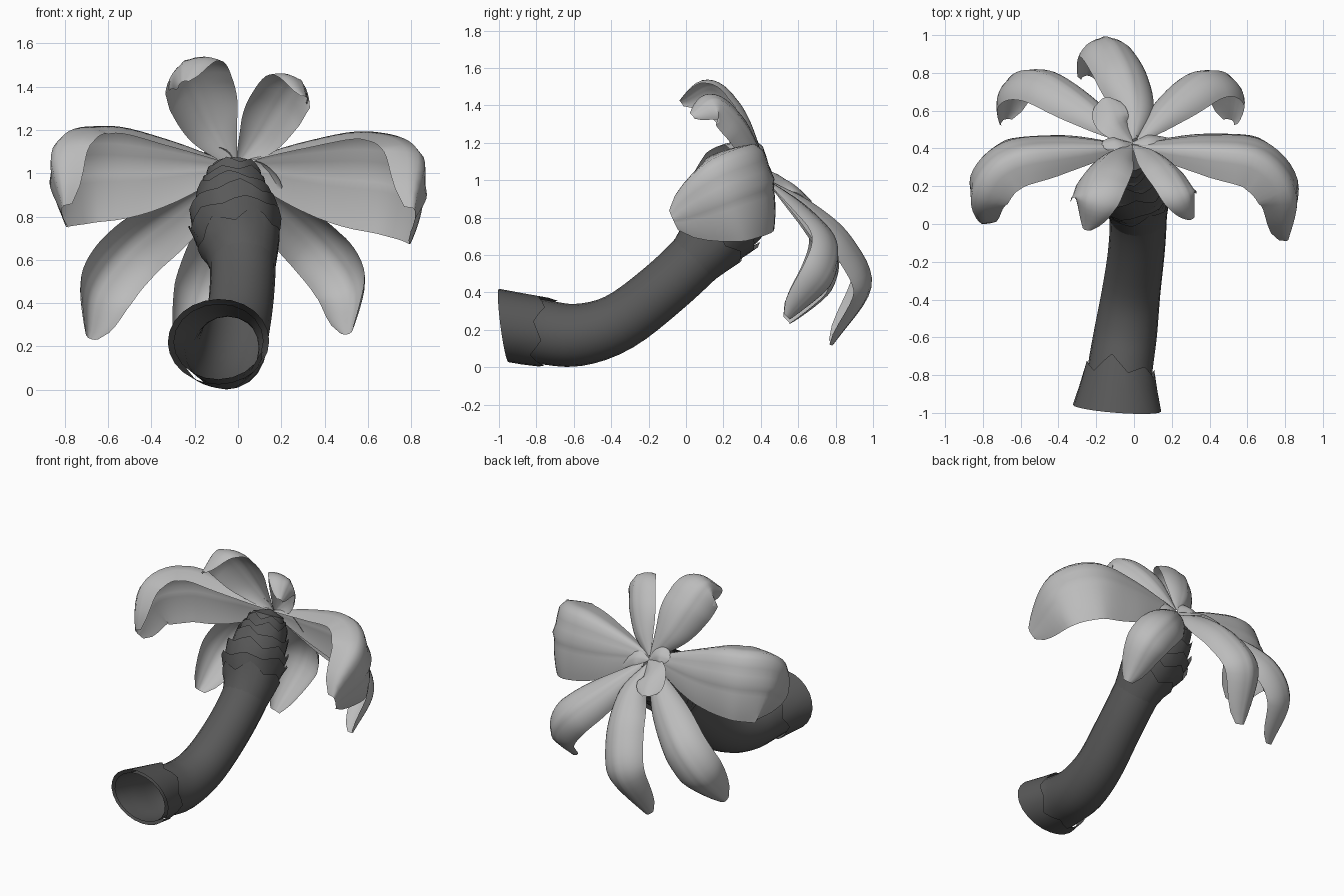
import bpy, bmesh, math, random
from mathutils import Vector

if "Cube" in bpy.data.objects:
    bpy.data.objects.remove(bpy.data.objects["Cube"])

random.seed(4)


def material(name, v):
    m = bpy.data.materials.new(name)
    m.diffuse_color = (v, v, v, 1)
    m.use_nodes = True
    m.node_tree.nodes["Principled BSDF"].inputs["Base Color"].default_value = m.diffuse_color
    return m


LEAF = material("light grey leaf", 0.5)
BARK = material("dark grey bark", 0.1)


def spline(pts, t):
    """Catmull-Rom value at t in 0..1 for points of any dimension."""
    n = len(pts) - 1
    i = min(int(t * n), n - 1)
    f = t * n - i
    b, c = Vector(pts[i]), Vector(pts[i + 1])
    a = Vector(pts[i - 1]) if i else 2 * b - c
    d = Vector(pts[i + 2]) if i + 2 <= n else 2 * c - b
    return b + 0.5 * f * (c - a + f * (2 * a - 5 * b + 4 * c - d + f * (3 * (b - c) + d - a)))


def grid_object(name, rows, mat, closed=False, angle=40):
    """Skin rows of points into a smooth sheet or tube."""
    bm = bmesh.new()
    vs = [[bm.verts.new(p) for p in row] for row in rows]
    n = len(rows[0])
    for r0, r1 in zip(vs, vs[1:]):
        for j in range(n if closed else n - 1):
            k = (j + 1) % n
            bm.faces.new((r0[j], r0[k], r1[k], r1[j]))
    mesh = bpy.data.meshes.new(name)
    bm.to_mesh(mesh)
    bm.free()
    mesh.materials.append(mat)
    ob = bpy.data.objects.new(name, mesh)
    bpy.context.collection.objects.link(ob)
    bpy.context.view_layer.objects.active = ob
    ob.select_set(True)
    bpy.ops.object.shade_smooth_by_angle(angle=math.radians(angle))
    ob.select_set(False)
    return ob


# Trunk: centre line (x, y, z) with radius
TRUNK = [(-0.09, -0.975, 0.223, 0.177), (-0.075, -0.78, 0.19, 0.172), (-0.045, -0.58, 0.172, 0.167),
         (-0.015, -0.36, 0.24, 0.155), (0.015, -0.12, 0.42, 0.15), (0.02, 0.08, 0.61, 0.155),
         (-0.015, 0.21, 0.77, 0.185), (-0.02, 0.31, 0.91, 0.15), (-0.02, 0.37, 1.03, 0.10)]
SIDES = 20


def trunk_point(t, angle, extra=0.0):
    c = spline(TRUNK, t)
    d = (spline(TRUNK, min(t + 0.01, 1)) - spline(TRUNK, max(t - 0.01, 0))).to_3d().normalized()
    side = Vector((1, 0, 0))
    side = (side - d * side.dot(d)).normalized()
    up = side.cross(d)
    r = c[3] + extra
    base = max(0.0, 1 - t / 0.12)                 # oval, slanted foot
    p = side * math.cos(angle) * (1 + 0.18 * base) + up * math.sin(angle)
    p = c.to_3d() + r * p
    p.y -= 0.3 * base * (p.z - c[2])
    return p


def ring(t, extra=0.0):
    return [trunk_point(t, math.tau * j / SIDES, extra) for j in range(SIDES)]


grid_object("trunk", [ring(i / 32) for i in range(33)], BARK, True)
tip = spline(TRUNK, 1).to_3d() + Vector((0, 0.02, 0.03))
grid_object("trunk_top", [ring(1), [tip + (p - tip) * 0.05 for p in ring(1)]], BARK, True)


# Bark collars: flared sleeves with a ragged upper hem
def collar(name, t0, t1, flare0, flare1, jag, teeth):
    n = teeth * 4
    tall = [random.uniform(0.2, 1.0) * jag for _ in range(teeth)]
    turn = random.uniform(0, 6)
    rows = []
    for s in (0, 0.5, 1):
        row = []
        for j in range(n):
            peak = 1 - abs((j % 4) - 2) / 2
            t = t0 + (t1 - t0 + tall[j // 4] * peak) * s
            row.append(trunk_point(min(t, 1), math.tau * j / n + turn, flare0 + (flare1 - flare0) * s))
        rows.append(row)
    grid_object(name, rows, BARK, True, 30)


collar("base_cuff", 0.0, 0.11, 0.022, 0.014, 0.10, 6)
for i, (a, b, f) in enumerate([(0.60, 0.67, 0.022), (0.66, 0.73, 0.032), (0.72, 0.79, 0.03),
                               (0.79, 0.86, 0.022), (0.86, 0.92, 0.018), (0.92, 0.97, 0.015)]):
    collar(f"bark_collar_{i + 1}", a, b, 0.0, f, 0.05, 6)

# Leaves: curved blades swept along a drooping spine
CENTRE = (-0.02, 0.0, 0.75)
BROAD = [0.10, 0.62, 0.92, 1.0, 1.0, 0.95, 0.85]
TAPERED = [0.10, 0.62, 0.95, 1.05, 1.0, 0.86, 0.65]


def leaf(name, pts, half, bend=0.9, centre=CENTRE, fold=0, width=BROAD, rows_n=24, cols=7):
    """fold = +1 or -1 widens that edge and folds it over, 0 is symmetric."""
    rows = []
    for i in range(rows_n + 1):
        t = i / rows_n
        p = spline(pts, t)
        d = (spline(pts, min(t + 0.02, 1)) - spline(pts, max(t - 0.02, 0))).normalized()
        out = p - Vector(centre)
        out = (out - d * out.dot(d)).normalized()
        w = d.cross(out)
        tip_round = math.sqrt(1 - 0.92 * max(0.0, (t - 0.72) / 0.28) ** 2)
        h = half * spline([(x, 0.0) for x in width], t)[0] * tip_round
        halves = {}
        for sgn in (-1, 1):
            reach = 1.0 if not fold else (1.25 if sgn == fold else 0.86)
            q, line = p.copy(), []
            for j in range(1, cols + 1):
                u = (j - 0.5) / cols * reach
                th = bend * u
                if sgn == fold:
                    th += 1.25 * min(1, max(0, (u - 0.5) / 0.3))
                q = q + (w * sgn * math.cos(th) - out * math.sin(th)) * h * reach / cols
                line.append(q)
            halves[sgn] = line
        rows.append(halves[-1][::-1] + [p + out * h * 0.04] + halves[1])
    grid_object(name, rows, LEAF, False, 50)


# Two broad side leaves with a folded upper edge
SIDE_CENTRE = (-0.02, 0.0, 0.93)
leaf("right_leaf", [(0.0, 0.42, 1.03), (0.38, 0.46, 1.01), (0.68, 0.43, 0.99),
                    (0.855, 0.23, 0.92), (0.815, -0.07, 0.79)], 0.32, 0.35, SIDE_CENTRE, 1)
leaf("left_leaf", [(-0.04, 0.42, 1.03), (-0.40, 0.455, 1.03), (-0.69, 0.42, 1.03),
                   (-0.855, 0.25, 0.98), (-0.81, 0.03, 0.81)], 0.305, 0.35, SIDE_CENTRE, -1)

# Upper pair, leaning outwards and curling forwards
leaf("upper_left_leaf", [(-0.02, 0.42, 1.04), (-0.13, 0.37, 1.23), (-0.205, 0.27, 1.41),
                         (-0.245, 0.13, 1.515), (-0.26, -0.03, 1.42)],
     0.185, 1.0, (0.18, 0.0, 0.75), 0, TAPERED)
leaf("upper_right_leaf", [(0.0, 0.42, 1.04), (0.11, 0.38, 1.18), (0.205, 0.29, 1.33),
                          (0.28, 0.16, 1.43), (0.315, 0.03, 1.35)],
     0.15, 1.0, (-0.25, 0.0, 0.75), 0, TAPERED)

# Lower leaves, drooping behind the trunk
BLADES = {
    "lower_left_leaf": ([(-0.04, 0.44, 1.0), (-0.26, 0.65, 0.85), (-0.50, 0.80, 0.67),
                         (-0.66, 0.765, 0.46), (-0.69, 0.55, 0.24)], 0.195),
    "lower_right_leaf": ([(0.02, 0.44, 1.0), (0.19, 0.65, 0.85), (0.38, 0.80, 0.67),
                          (0.52, 0.76, 0.47), (0.515, 0.55, 0.26)], 0.18),
    "bottom_leaf": ([(-0.01, 0.44, 1.0), (-0.005, 0.68, 0.87), (-0.065, 0.88, 0.69),
                     (-0.16, 0.985, 0.43), (-0.25, 0.785, 0.12)], 0.19),
}
for name, (pts, half) in BLADES.items():
    leaf(name, pts, half, 1.15)

# Small young leaves at the heart of the crown
BUDS = [((-0.11, 0.55, 0.99), (-0.15, 0.67, 0.89), 0.10), ((0.09, 0.455, 1.02), (0.20, 0.45, 0.93), 0.05),
        ((-0.09, 0.44, 1.08), (-0.17, 0.43, 1.07), 0.06)]
for i, (mid, end, half) in enumerate(BUDS):
    leaf(f"young_leaf_{i + 1}", [(-0.01, 0.43, 1.02), mid, end], half, 0.5, rows_n=10, cols=4)
